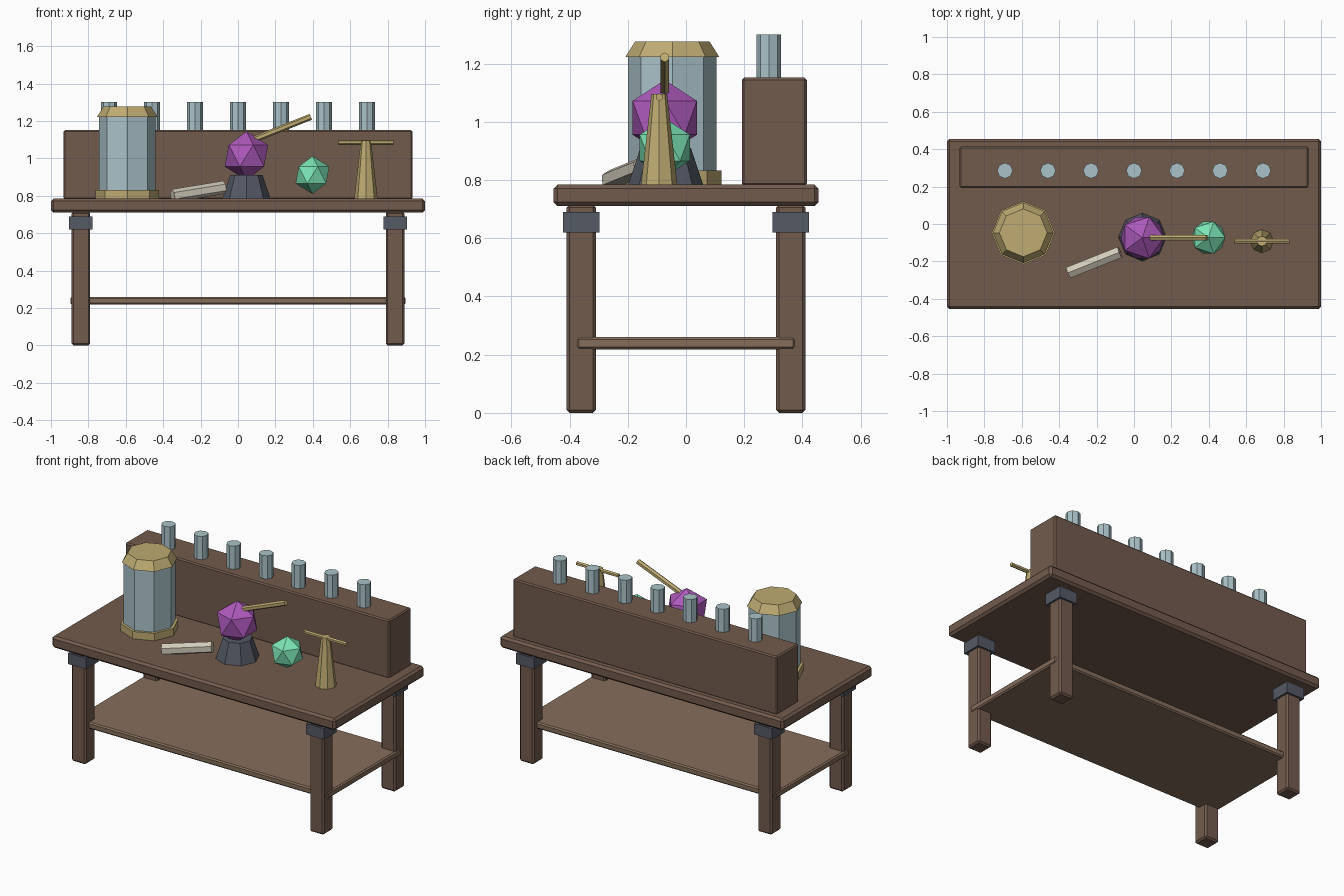
import bpy
from mathutils import Vector

if "Cube" in bpy.data.objects:
    bpy.data.objects.remove(bpy.data.objects["Cube"])


def material(name, r, g, b):
    m = bpy.data.materials.new(name)
    m.diffuse_color = (r, g, b, 1)
    m.use_nodes = True
    m.node_tree.nodes["Principled BSDF"].inputs["Base Color"].default_value = m.diffuse_color
    return m


WOOD = material("wood", 0.17, 0.105, 0.075)
SHELF = material("light_wood", 0.24, 0.155, 0.105)
IRON = material("iron", 0.09, 0.10, 0.13)
BRASS = material("brass", 0.52, 0.41, 0.17)
GLASS = material("glass", 0.40, 0.54, 0.58)
PURPLE = material("purple_crystal", 0.42, 0.10, 0.50)
GREEN = material("green_crystal", 0.20, 0.78, 0.47)
PAPER = material("paper", 0.65, 0.60, 0.50)


def finish(name, mat):
    o = bpy.context.object
    o.name = name
    o.data.materials.append(mat)
    return o


def box(name, x, y, z, mat, bevel=0.0):
    """Box from (min, max) pairs, with an optional chamfer."""
    bpy.ops.mesh.primitive_cube_add(
        size=1, location=[(a + b) / 2 for a, b in (x, y, z)])
    o = finish(name, mat)
    o.scale = [b - a for a, b in (x, y, z)]
    bpy.ops.object.transform_apply(location=False, rotation=False, scale=True)
    if bevel:
        m = o.modifiers.new("chamfer", 'BEVEL')
        m.width = bevel
        m.segments = 1
    return o


def taper(name, x, y, z0, z1, r0, r1, mat, sides=8):
    """Upright faceted cylinder or frustum."""
    bpy.ops.mesh.primitive_cone_add(
        vertices=sides, radius1=r0, radius2=r1, depth=z1 - z0,
        location=(x, y, (z0 + z1) / 2))
    return finish(name, mat)


def rod(name, a, b, r, mat, sides=6):
    """Faceted rod between two points."""
    a, b = Vector(a), Vector(b)
    d = b - a
    bpy.ops.mesh.primitive_cylinder_add(
        vertices=sides, radius=r, depth=d.length, location=(a + b) / 2,
        rotation=d.to_track_quat('Z', 'Y').to_euler())
    return finish(name, mat)


def crystal(name, loc, r, mat):
    bpy.ops.mesh.primitive_ico_sphere_add(subdivisions=1, radius=r, location=loc)
    return finish(name, mat)


# Bench: top, lower shelf, legs with iron collars
box("bench_top", (-1, 1), (-0.455, 0.455), (0.71, 0.785), WOOD, 0.014)
box("lower_shelf", (-0.895, 0.895), (-0.375, 0.375), (0.218, 0.26), SHELF, 0.008)
for sx, side in ((-1, "left"), (1, "right")):
    for sy, end in ((-1, "front"), (1, "back")):
        cx, cy = sx * 0.84, sy * 0.36
        box(f"{end}_{side}_leg", (cx - 0.05, cx + 0.05), (cy - 0.05, cy + 0.05),
            (0, 0.715), WOOD, 0.01)
        box(f"{end}_{side}_collar", (cx - 0.0625, cx + 0.0625),
            (cy - 0.0625, cy + 0.0625), (0.62, 0.69), IRON)

# Rear rack with a row of vials
box("rear_rack", (-0.932, 0.932), (0.192, 0.415), (0.78, 1.152), WOOD, 0.008)
for i in range(7):
    taper(f"vial_{i + 1}", -0.69 + 0.23 * i, 0.285, 1.12, 1.30, 0.042, 0.042, GLASS)

# Large jar
JX, JY = -0.592, -0.047
taper("jar_base", JX, JY, 0.785, 0.832, 0.169, 0.169, BRASS)
taper("jar_glass", JX, JY, 0.83, 1.225, 0.152, 0.152, GLASS)
taper("jar_lid", JX, JY, 1.222, 1.276, 0.162, 0.128, BRASS)

# Crystal on its stand, with the brass rod leaning out of it
taper("crystal_stand", 0.045, -0.07, 0.78, 0.91, 0.13, 0.087, IRON)
crystal("large_crystal", (0.045, -0.073, 1.014), 0.13, PURPLE)
rod("brass_rod", (0.07, -0.073, 1.095), (0.389, -0.073, 1.222), 0.017, BRASS)

# Small crystal
crystal("small_crystal", (0.398, -0.073, 0.911), 0.101, GREEN)

# Paper roll
rod("paper_roll", (-0.35, -0.26, 0.80), (-0.075, -0.15, 0.845), 0.035, PAPER)

# T-shaped balance post
taper("balance_post", 0.684, -0.092, 0.78, 1.095, 0.063, 0.027, BRASS)
rod("balance_beam", (0.537, -0.092, 1.085), (0.832, -0.092, 1.085), 0.013, BRASS)
